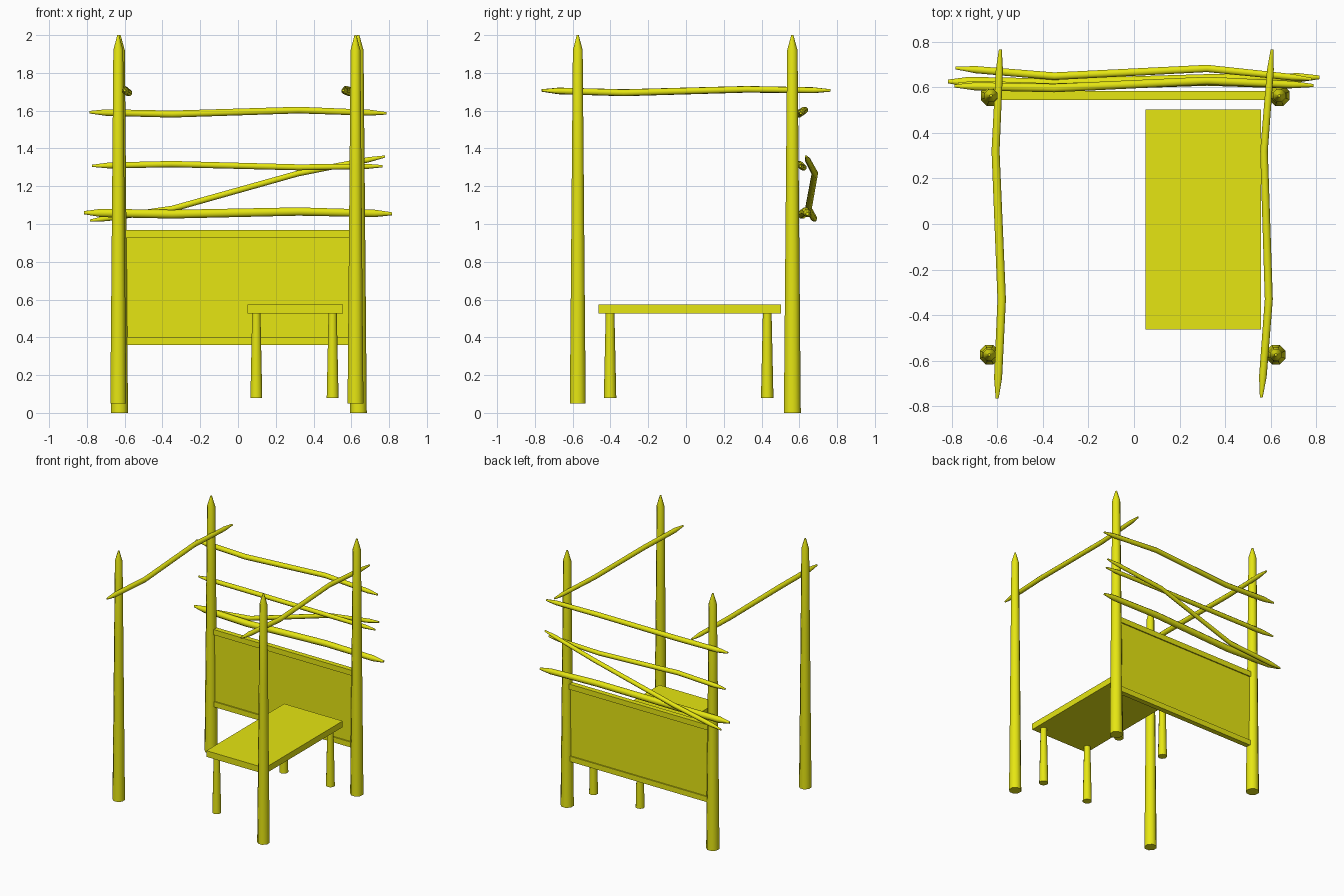
import bpy, bmesh, math
from mathutils import Vector

if "Cube" in bpy.data.objects:
    bpy.data.objects.remove(bpy.data.objects["Cube"])

yellow = bpy.data.materials.new("yellow_wood")
yellow.diffuse_color = (0.79, 0.79, 0.006, 1)
yellow.use_nodes = True
yellow.node_tree.nodes["Principled BSDF"].inputs["Base Color"].default_value = yellow.diffuse_color


def finish(bm, name, smooth=True):
    bmesh.ops.recalc_face_normals(bm, faces=bm.faces)
    mesh = bpy.data.meshes.new(name)
    bm.to_mesh(mesh)
    bm.free()
    mesh.materials.append(yellow)
    ob = bpy.data.objects.new(name, mesh)
    bpy.context.collection.objects.link(ob)
    if smooth:
        bpy.ops.object.select_all(action='DESELECT')
        ob.select_set(True)
        bpy.context.view_layer.objects.active = ob
        bpy.ops.object.shade_smooth_by_angle(angle=math.radians(50))
    return ob


def tube(name, points, radii, axis, sides=8):
    """Capped tube whose rings stand across the given main axis (0, 1 or 2)."""
    bm = bmesh.new()
    rings = []
    for p, r in zip(points, radii):
        ring = []
        for i in range(sides):
            a = 2 * math.pi * (i + 0.5) / sides
            v = Vector(p)
            v[(axis + 1) % 3] += r * math.cos(a)
            v[(axis + 2) % 3] += r * math.sin(a)
            ring.append(bm.verts.new(v))
        rings.append(ring)
    for a, b in zip(rings, rings[1:]):
        for i in range(sides):
            j = (i + 1) % sides
            bm.faces.new((a[i], a[j], b[j], b[i]))
    bm.faces.new(rings[0])
    bm.faces.new(rings[-1])
    return finish(bm, name)


def box(name, lo, hi):
    bm = bmesh.new()
    bmesh.ops.create_cube(bm, size=1)
    for v in bm.verts:
        v.co = [l + (c + 0.5) * (h - l) for c, l, h in zip(v.co, lo, hi)]
    return finish(bm, name, False)


def pole(name, pts, r, axis):
    """Crooked pole: two bends and sharpened ends."""
    a, b, c, d = map(Vector, pts)
    a2 = a + (b - a).normalized() * 0.09
    d2 = d + (c - d).normalized() * 0.09
    tube(name, [a, a2, b, c, d2, d],
         [r * k for k in (0.35, 0.95, 1, 0.95, 0.85, 0.35)], axis)


# Sharpened corner posts
for name, x, y, z0, k in (("front_left_post", -0.634, -0.573, 0.05, 0.97),
                          ("front_right_post", 0.622, -0.573, 0.05, 0.97),
                          ("back_left_post", -0.627, 0.563, 0.0, 1.03),
                          ("back_right_post", 0.637, 0.563, 0.0, 1.03)):
    prof = [(z0, 0.047), (0.65, 0.041), (1.3, 0.035), (1.92, 0.029), (2.0, 0.006)]
    tube(name, [(x, y, z) for z, r in prof], [r * k for z, r in prof], 2)

# Side poles
pole("left_side_pole", [(-0.60, -0.765, 1.707), (-0.58, -0.33, 1.695),
                        (-0.607, 0.32, 1.713), (-0.586, 0.765, 1.707)], 0.020, 1)
pole("right_side_pole", [(0.558, -0.76, 1.707), (0.591, -0.33, 1.695),
                         (0.57, 0.32, 1.713), (0.605, 0.765, 1.707)], 0.019, 1)

# Back poles
pole("top_back_pole", [(-0.787, 0.605, 1.592), (-0.35, 0.596, 1.582),
                       (0.32, 0.628, 1.603), (0.787, 0.607, 1.586)], 0.020, 0)
pole("middle_back_pole", [(-0.772, 0.615, 1.308), (-0.35, 0.600, 1.317),
                          (0.32, 0.622, 1.300), (0.766, 0.605, 1.306)], 0.018, 0)
pole("bottom_back_pole", [(-0.816, 0.625, 1.06), (-0.35, 0.615, 1.052),
                          (0.32, 0.635, 1.066), (0.814, 0.643, 1.054)], 0.025, 0)
pole("diagonal_back_pole", [(-0.783, 0.684, 1.018), (-0.35, 0.648, 1.08),
                            (0.32, 0.682, 1.268), (0.778, 0.635, 1.357)], 0.018, 0)

# Back panel with rails
box("back_panel", (-0.6, 0.553, 0.39), (0.6, 0.575, 0.935))
for name, z in (("lower_panel_rail", 0.36), ("upper_panel_rail", 0.925)):
    box(name, (-0.605, 0.544, z), (0.605, 0.584, z + 0.042))

# Table
box("table_top", (0.05, -0.463, 0.525), (0.557, 0.502, 0.573))
for side, x in (("left", 0.097), ("right", 0.501)):
    for end, y in (("front", -0.402), ("back", 0.43)):
        tube(f"{end}_{side}_table_leg", [(x, y, 0.08), (x, y, 0.53)],
             [0.033, 0.023], 2, 10)
